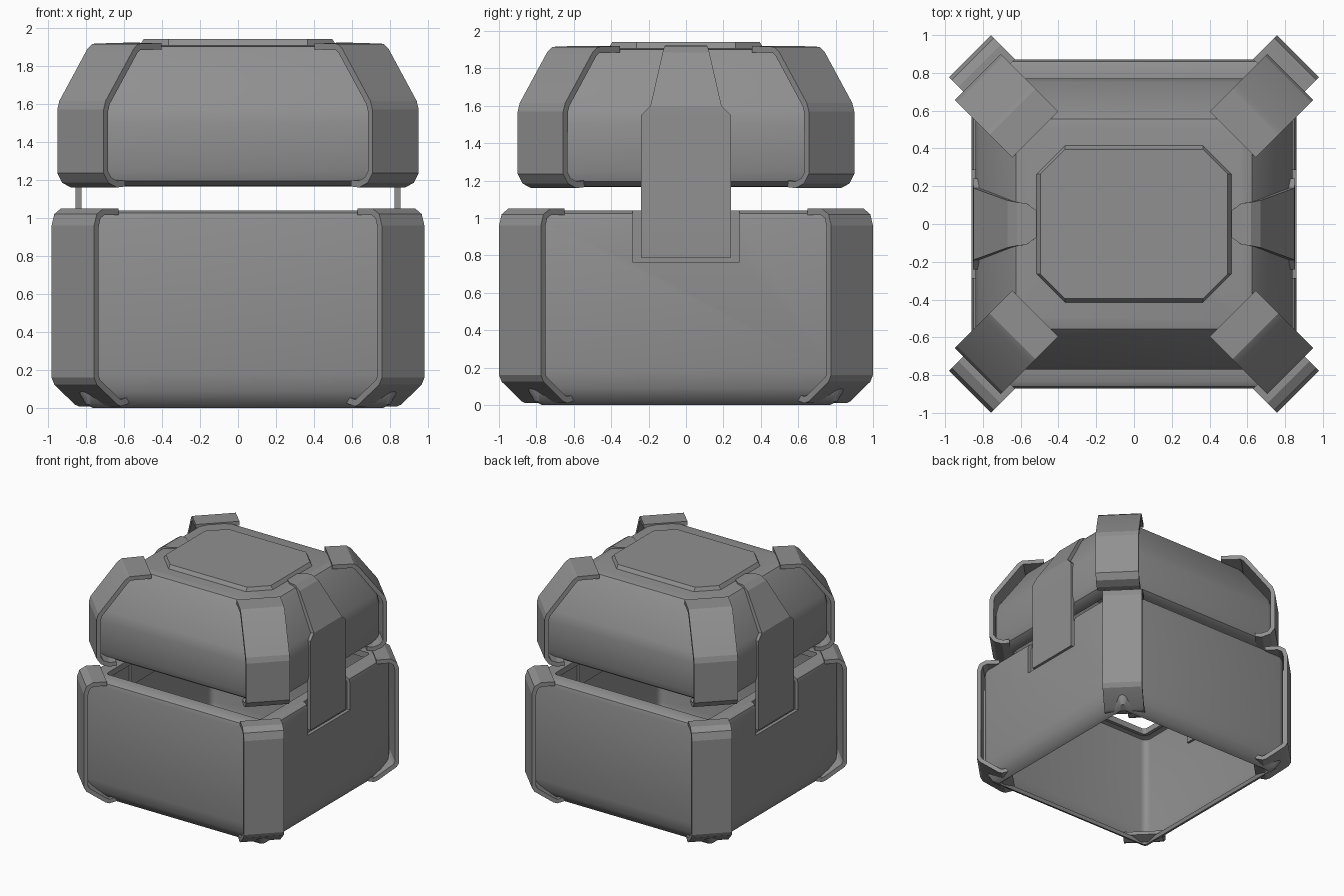
import bpy
from math import pi, cos, sin, atan2
from mathutils import Matrix

if "Cube" in bpy.data.objects:
    bpy.data.objects.remove(bpy.data.objects["Cube"])

# Dark grey shared by every part
grey = bpy.data.materials.new("dark_grey")
grey.diffuse_color = (0.28, 0.28, 0.28, 1)
grey.use_nodes = True
grey.node_tree.nodes["Principled BSDF"].inputs["Base Color"].default_value = grey.diffuse_color


def make_object(name, verts, faces, thickness=0.0, angle=0.6):
    mesh = bpy.data.meshes.new(name)
    mesh.from_pydata(verts, [], faces)
    mesh.update()
    mesh.materials.append(grey)
    obj = bpy.data.objects.new(name, mesh)
    bpy.context.collection.objects.link(obj)
    bpy.ops.object.select_all(action='DESELECT')
    obj.select_set(True)
    bpy.context.view_layer.objects.active = obj
    if thickness:
        mod = obj.modifiers.new("thickness", 'SOLIDIFY')
        mod.thickness = thickness
        mod.offset = -1
        bpy.ops.object.modifier_apply(modifier=mod.name)
    bpy.ops.object.shade_smooth_by_angle(angle=angle)
    return obj


def shell(name, hx, hy, radius, profile, segs=4, cap=False, thickness=0.0):
    """Rounded-rectangle rings stacked along a profile of (inset, z)."""
    verts, faces = [], []
    for inset, z in profile:
        r = max(radius - inset, 0.03)
        for k, (sx, sy) in enumerate([(1, 1), (-1, 1), (-1, -1), (1, -1)]):
            for i in range(segs + 1):
                a = pi / 2 * (k + i / segs)
                verts.append((sx * (hx - inset - r) + r * cos(a),
                              sy * (hy - inset - r) + r * sin(a), z))
    n = 4 * (segs + 1)
    for j in range(len(profile) - 1):
        for i in range(n):
            k = (i + 1) % n
            faces.append((j * n + i, j * n + k, (j + 1) * n + k, (j + 1) * n + i))
    if cap:
        faces.append(tuple(range((len(profile) - 1) * n, len(profile) * n)))
    return make_object(name, verts, faces, thickness)


def strip(name, points, thickness, origin, angle):
    """Bent band along (outward, z, half width), listed bottom to top."""
    verts = [(r, s * w, z) for r, z, w in points for s in (-1, 1)]
    faces = [(2 * i, 2 * i + 1, 2 * i + 3, 2 * i + 2) for i in range(len(points) - 1)]
    obj = make_object(name, verts, faces, thickness, 0.3)
    obj.matrix_world = Matrix.Translation((*origin, 0)) @ Matrix.Rotation(angle, 4, 'Z')
    return obj


# Open-bottomed lower body with a rim folded inwards
body = shell("lower_body", 0.86, 0.87, 0.08,
             [(0.10, 0.0), (0.06, 0.02), (0.02, 0.09), (0, 0.18), (0, 0.99),
              (0.01, 1.025), (0.035, 1.04), (0.13, 1.04), (0.13, 0.99)],
             thickness=0.03)

# Notches in the side walls for the straps, closed by a recessed back
for side, s in (("right", 1), ("left", -1)):
    bpy.ops.mesh.primitive_cube_add(size=1, location=(s * 0.91, 0, 0.965))
    cutter = bpy.context.object
    cutter.name = side + "_notch_cutter"
    cutter.scale = (0.19, 0.57, 0.40)
    cutter.data.materials.append(grey)
    cutter.hide_render = True
    cutter.hide_set(True)
    cut = body.modifiers.new(side + "_notch", 'BOOLEAN')
    cut.operation = 'DIFFERENCE'
    cut.solver = 'EXACT'
    cut.object = cutter
    strip(side + "_notch_back", [(0.822, 0.75, 0.3), (0.822, 1.037, 0.3)],
          0.02, (0, 0), 0 if s > 0 else pi)

# Lid with sloping upper sides
shell("lid", 0.84, 0.77, 0.09,
      [(0.12, 1.165), (0.06, 1.168), (0.02, 1.195), (0, 1.25), (0, 1.50),
       (0.02, 1.585), (0.19, 1.87), (0.215, 1.90), (0.26, 1.91)],
      cap=True, thickness=0.025)

# Raised octagonal plate on the lid
shell("top_plate", 0.525, 0.425, 0.16, [(0, 1.895), (0.03, 1.94)],
      segs=1, cap=True)

# Corner guards, as offsets from the outer face
lower = [(-0.28, 0.03), (-0.20, 0.01), (-0.17, 0.02), (-0.02, 0.125), (0, 0.16),
         (0, 0.96), (-0.02, 1.02), (-0.07, 1.05), (-0.18, 1.05)]
upper = [(-0.16, 1.165), (-0.10, 1.16), (-0.035, 1.185), (0, 1.235), (0, 1.57),
         (-0.015, 1.615), (-0.225, 1.89), (-0.26, 1.915), (-0.43, 1.92)]
for sx, xname in ((1, "right"), (-1, "left")):
    for sy, yname in ((1, "back"), (-1, "front")):
        angle = atan2(sy, sx)
        strip(f"lower_guard_{yname}_{xname}", [(r, z, 0.158) for r, z in lower],
              0.035, (sx * 0.868, sy * 0.888), angle)
        strip(f"upper_guard_{yname}_{xname}", [(r, z, 0.172) for r, z in upper],
              0.035, (sx * 0.828, sy * 0.778), angle)

# Side straps linking lid and body
strap = [(0.853, 0.79, 0.24), (0.853, 1.55, 0.24), (0.85, 1.60, 0.19),
         (0.67, 1.885, 0.125), (0.62, 1.92, 0.115), (0.57, 1.922, 0.11), (0.515, 1.922, 0.07)]
strip("right_strap", strap, 0.03, (0, 0), 0)
strip("left_strap", strap, 0.03, (0, 0), pi)
